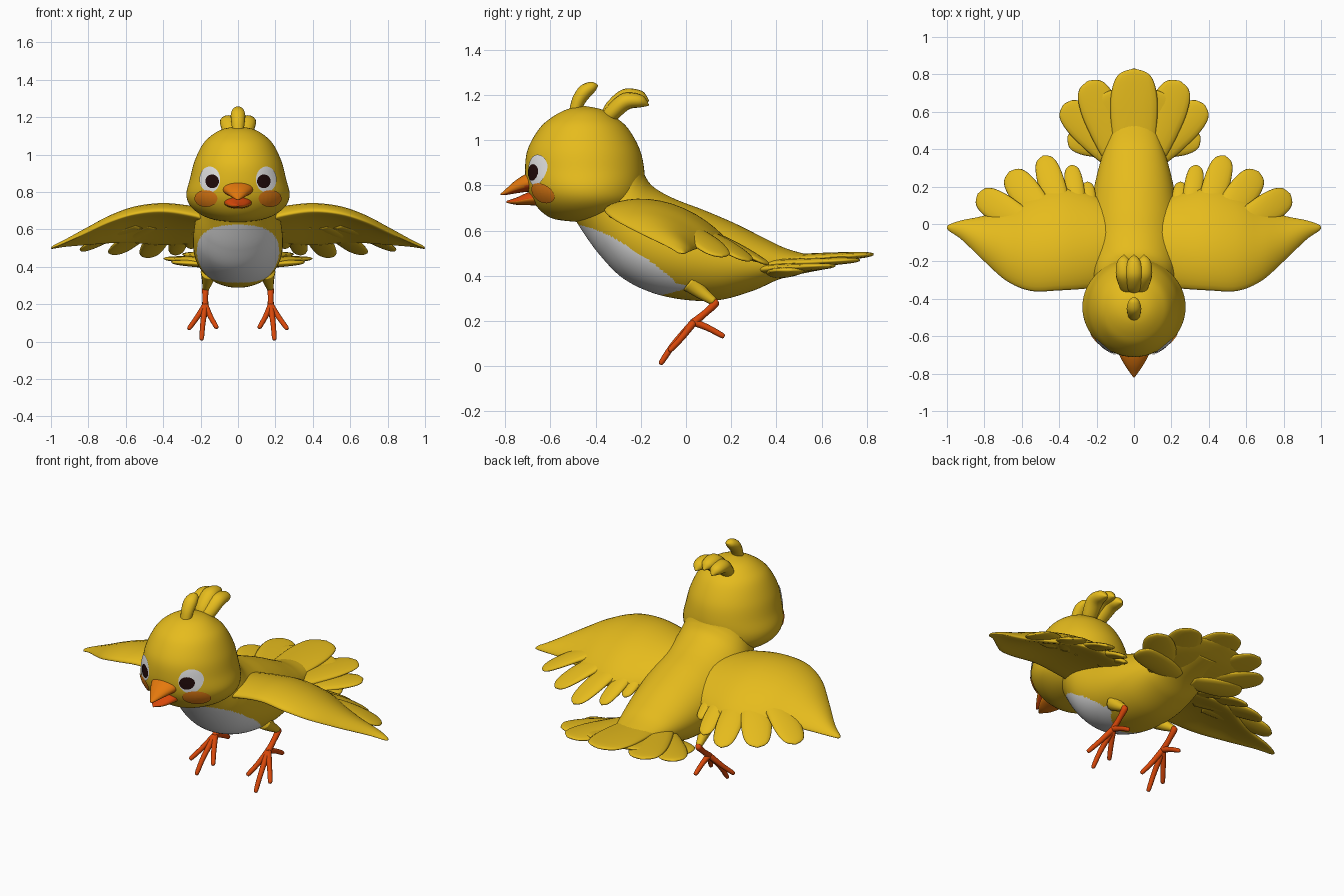
import bpy, math
from mathutils import Vector as V
from mathutils.bvhtree import BVHTree
import bmesh


def material(name, rgb):
    m = bpy.data.materials.new(name)
    m.diffuse_color = (*rgb, 1)
    return m


YELLOW = material("plumage yellow", (0.79, 0.50, 0.012))
WHITE = material("white", (0.82, 0.82, 0.82))
ORANGE = material("beak orange", (0.78, 0.19, 0.004))
RED = material("leg red orange", (0.70, 0.065, 0.003))
BLUSH = material("cheek orange", (0.90, 0.24, 0.008))
DARK = material("pupil dark", (0.015, 0.003, 0.003))


def make(name, verts, faces, mats):
    me = bpy.data.meshes.new(name)
    me.from_pydata([tuple(v) for v in verts], [], faces)
    bm = bmesh.new()
    bm.from_mesh(me)
    bmesh.ops.recalc_face_normals(bm, faces=bm.faces)
    bm.to_mesh(me)
    bm.free()
    for m in mats:
        me.materials.append(m)
    for p in me.polygons:
        p.use_smooth = True
    ob = bpy.data.objects.new(name, me)
    bpy.context.collection.objects.link(ob)
    return ob


def spline(a, b, c, d, t):
    return 0.5 * (2 * b + (c - a) * t + (2 * a - 5 * b + 4 * c - d) * t * t + (3 * b - a - 3 * c + d) * t ** 3)


def loft(name, stations, mats, sides=24, sub=5, camber=0.0):
    """Smooth skin over elliptical stations (centre, half axis, half axis)."""
    st = [[V(q) for q in s] for s in stations]
    n = len(st)
    rows = []
    for i in range(n - 1):
        quad = [st[max(i - 1, 0)], st[i], st[i + 1], st[min(i + 2, n - 1)]]
        for k in range(sub):
            rows.append([spline(*[s[j] for s in quad], k / sub) for j in range(3)])
    rows.append(st[-1])
    ang = [2 * math.pi * k / sides for k in range(sides)]
    # camber arches each section upward in its middle
    verts = [c + u * math.cos(a) + v * math.sin(a) + V((0, 0, camber * 2 * u.length * math.sin(a) ** 2))
             for c, u, v in rows for a in ang]
    faces = []
    for r in range(len(rows) - 1):
        for k in range(sides):
            k2 = (k + 1) % sides
            faces.append((r * sides + k, r * sides + k2, (r + 1) * sides + k2, (r + 1) * sides + k))
    faces += [tuple(range(sides)), tuple(range(len(verts) - sides, len(verts)))]
    return make(name, verts, faces, mats)


def tube(name, pts, radii, mat, flat=1.0, sides=12):
    """Rounded tube along a path; flat widens it sideways."""
    pts = [V(p) for p in pts]
    st = []
    for i, p in enumerate(pts):
        d = (pts[min(i + 1, len(pts) - 1)] - pts[max(i - 1, 0)]).normalized()
        u = V((1, 0, 0))
        u = (u - d * u.dot(d)).normalized()
        st.append((p, u * radii[i] * flat, d.cross(u) * radii[i]))
    return loft(name, st, [mat], sides, 5)


def feather(name, base, tip, width, thick, lift=0.0, profile=(0.7, 0.9, 1.0, 1.0, 0.85, 0.56, 0.06)):
    base, tip = V(base), V(tip)
    d = (tip - base).normalized()
    side = d.cross(V((0, 0, 1))).normalized()
    up = side.cross(d)
    st = []
    for t, w in zip((0, 0.25, 0.5, 0.7, 0.87, 0.96, 1.0), profile):
        c = base.lerp(tip, t) + V((0, 0, lift * math.sin(math.pi * t)))
        st.append((c, side * width * w, up * thick * (0.25 + 0.75 * w) * (1 - 0.5 * t)))
    return loft(name, st, [YELLOW], 16, 4)


# Body: rings from tail root to neck (top y, top z, bottom y, bottom z, half width)
body_rings = [
    (0.62, 0.475, 0.62, 0.43, 0.08), (0.46, 0.515, 0.43, 0.39, 0.14),
    (0.36, 0.56, 0.30, 0.335, 0.18), (0.22, 0.63, 0.15, 0.293, 0.215),
    (0.08, 0.69, 0.0, 0.293, 0.235), (-0.05, 0.74, -0.15, 0.325, 0.24),
    (-0.14, 0.79, -0.28, 0.39, 0.235), (-0.18, 0.84, -0.38, 0.49, 0.22),
    (-0.20, 0.90, -0.46, 0.60, 0.20), (-0.23, 0.96, -0.52, 0.70, 0.19)]
body = loft("body", [((0, (a + c) / 2, (b + d) / 2), (w, 0, 0), (0, (a - c) / 2, (b - d) / 2))
                     for a, b, c, d, w in body_rings], [YELLOW, WHITE], 160, 22)
# White belly bib, with a small lobe reaching back toward each leg
for p in body.data.polygons:
    x, y, z = p.center
    bib = abs(x / 0.222) ** 2.6 + abs((z - 0.47) / 0.155) ** 2.6 < 1
    lobe = ((y + 0.05) / 0.05) ** 2 + ((z - 0.35) / 0.018) ** 2 < 1
    if lobe or (bib and y < -0.05 and z < 0.62 - 0.77 * (y + 0.36)):
        p.material_index = 1

# Head: rings from crown to chin (z, half width, front y, back y)
head_rings = [
    (1.15, 0.01, -0.46, -0.44), (1.135, 0.085, -0.53, -0.37), (1.10, 0.145, -0.595, -0.31),
    (1.05, 0.192, -0.65, -0.255), (0.96, 0.234, -0.70, -0.205), (0.87, 0.257, -0.712, -0.185),
    (0.79, 0.276, -0.703, -0.185), (0.73, 0.258, -0.677, -0.20), (0.68, 0.20, -0.635, -0.25),
    (0.65, 0.12, -0.58, -0.33), (0.638, 0.01, -0.48, -0.46)]
head = loft("head", [((0, (f + b) / 2, z), (w, 0, 0), (0, (b - f) / 2, 0))
                     for z, w, f, b in head_rings], [YELLOW], 64, 6)
tree = BVHTree.FromPolygons([v.co.copy() for v in head.data.vertices],
                            [tuple(p.vertices) for p in head.data.polygons])


def face_patch(name, cx, cz, rx, rz, mat, gap):
    """Oval plate laid on the front of the head."""
    n, rings = 32, 10
    verts, faces = [], []
    for r in range(rings + 1):
        for k in range(n):
            a = 2 * math.pi * k / n
            s = max(r / rings, 0.01)
            hit, nor, _, _ = tree.ray_cast(V((cx + rx * s * math.cos(a), -2, cz + rz * s * math.sin(a))), V((0, 1, 0)))
            if nor.y > 0:
                nor = -nor
            verts.append(hit + nor * gap)
    for r in range(rings):
        for k in range(n):
            k2 = (k + 1) % n
            faces.append((r * n + k, r * n + k2, r * n + n + k2, r * n + n + k))
    faces.append(tuple(range(n)))
    ob = make(name, verts, faces, [mat])
    if sum(p.normal.y * p.area for p in ob.data.polygons) > 0:
        ob.data.flip_normals()


# Beak: orange outside, red inside the open mouth
upper = loft("upper_beak", [((0, -0.62, 0.818), (0.088, 0, 0), (0, 0, 0.050)),
                            ((0, -0.69, 0.815), (0.082, 0, 0), (0, 0, 0.043)),
                            ((0, -0.75, 0.795), (0.052, 0, 0), (0, 0, 0.030)),
                            ((0, -0.80, 0.769), (0.018, 0, 0), (0, 0, 0.012)),
                            ((0, -0.82, 0.760), (0.003, 0, 0), (0, 0, 0.003))], [ORANGE, RED])
lower = loft("lower_beak", [((0, -0.62, 0.748), (0.082, 0, 0), (0, 0, 0.038)),
                            ((0, -0.69, 0.742), (0.070, 0, 0), (0, 0, 0.030)),
                            ((0, -0.75, 0.730), (0.042, 0, 0), (0, 0, 0.016)),
                            ((0, -0.795, 0.727), (0.004, 0, 0), (0, 0, 0.004))], [ORANGE, RED])
for p in upper.data.polygons:
    p.material_index = int(p.normal.z < -0.6)
for p in lower.data.polygons:
    p.material_index = int(p.normal.z > -0.25)

# Crest
tube("front_crest", [(0, -0.495, 1.12), (0, -0.475, 1.175), (0, -0.445, 1.217), (0, -0.41, 1.238), (0, -0.39, 1.243)],
     [0.024, 0.030, 0.032, 0.022, 0.003], YELLOW, 1.2, 16)
for name, s in (("crest_middle", 0), ("crest_left", -1), ("crest_right", 1)):
    drop = 0.018 * abs(s)
    tube(name, [(s * 0.02, -0.36, 1.08), (s * 0.035, -0.325, 1.14 - drop), (s * 0.05, -0.265, 1.19 - drop),
                (s * 0.055, -0.20, 1.19 - drop), (s * 0.053, -0.165, 1.172 - drop)],
         [0.028, 0.036, 0.038, 0.028, 0.003], YELLOW, 1.25, 16)

# Tail fan with a web filling the feather roots
loft("tail_web", [((0, 0.30, 0.44), (0.13, 0, 0), (0, 0, 0.04)),
                  ((0, 0.40, 0.438), (0.19, 0, 0), (0, 0, 0.036)),
                  ((0, 0.52, 0.447), (0.255, 0, 0), (0, 0, 0.03)),
                  ((0, 0.62, 0.46), (0.25, 0, 0), (0, 0, 0.024)),
                  ((0, 0.70, 0.475), (0.16, 0, 0), (0, 0, 0.015)),
                  ((0, 0.74, 0.48), (0.03, 0, 0), (0, 0, 0.005))], [YELLOW], 32)
feather("tail_middle", (0, 0.30, 0.46), (0, 0.83, 0.495), 0.125, 0.03)
tail = [((0.05, 0.30, 0.445), (0.245, 0.765, 0.47), 0.102),
        ((0.06, 0.32, 0.425), (0.375, 0.64, 0.445), 0.09),
        ((0.05, 0.41, 0.41), (0.355, 0.465, 0.425), 0.080)]

# Wing sheet sections (x, lead y, lead z, trail y, trail z, half thickness)
wing_rings = [
    (0.12, -0.33, 0.645, 0.10, 0.56, 0.046), (0.25, -0.345, 0.68, 0.17, 0.53, 0.046),
    (0.40, -0.355, 0.70, 0.20, 0.52, 0.044), (0.55, -0.358, 0.685, 0.16, 0.53, 0.038),
    (0.68, -0.305, 0.645, 0.09, 0.53, 0.032), (0.80, -0.20, 0.59, 0.045, 0.52, 0.024),
    (0.92, -0.085, 0.533, 0.02, 0.51, 0.014), (0.985, -0.04, 0.506, -0.002, 0.50, 0.008),
    (1.0, -0.025, 0.50, -0.015, 0.498, 0.002)]
quills = [((0.52, -0.04, 0.625), (0.835, 0.16, 0.485), 0.080),
          ((0.44, -0.02, 0.625), (0.665, 0.28, 0.466), 0.082),
          ((0.37, -0.02, 0.625), (0.485, 0.365, 0.45), 0.070),
          ((0.29, 0.0, 0.61), (0.335, 0.315, 0.465), 0.050),
          ((0.235, 0.0, 0.60), (0.25, 0.225, 0.50), 0.040)]

for side, s in (("right", 1), ("left", -1)):
    def m(p):
        return (p[0] * s, p[1], p[2])

    # Eyes and cheeks
    face_patch(side + "_eye_white", s * 0.148, 0.867, 0.054, 0.068, WHITE, 0.005)
    face_patch(side + "_pupil", s * 0.134, 0.857, 0.035, 0.036, DARK, 0.008)
    face_patch(side + "_cheek", s * 0.168, 0.767, 0.060, 0.043, BLUSH, 0.006)

    # Tail side feathers
    for i, (a, b, w) in enumerate(tail):
        feather(f"{side}_tail_feather_{i}", m(a), m(b), w, 0.028)

    # Wing
    loft(side + "_wing", [((s * x, (a + c) / 2, (b + d) / 2), (0, (c - a) / 2, (d - b) / 2), (0, t * 0.4, t))
                          for x, a, b, c, d, t in wing_rings], [YELLOW], 32, 6, 0.11)
    for i, (a, b, w) in enumerate(quills):
        feather(f"{side}_wing_feather_{i}", m(a), m(b), w, 0.028, 0.012)

    # Legs and feet
    tube(side + "_thigh", [m((0.155, 0.02, 0.37)), m((0.163, 0.07, 0.325)), m((0.172, 0.125, 0.285))],
         [0.045, 0.030, 0.018], YELLOW)
    tube(side + "_shank", [m((0.170, 0.115, 0.302)), m((0.174, 0.130, 0.280)), m((0.175, 0.085, 0.235)),
                           m((0.175, 0.03, 0.19))], [0.012, 0.018, 0.015, 0.018], RED)
    toes = [("middle", (0.195, -0.115, 0.008), (0.188, -0.055, 0.095)),
            ("outer", (0.265, -0.075, 0.066), (0.222, -0.02, 0.125)),
            ("inner", (0.112, -0.075, 0.072), (0.145, -0.02, 0.130)),
            ("hind", (0.178, 0.17, 0.13), (0.176, 0.10, 0.168))]
    for n, tip, mid in toes:
        a, b, c = V(m((0.175, 0.035, 0.195))), V(m(mid)), V(m(tip))
        tube(f"{side}_{n}_toe", [a, b, b.lerp(c, 0.85), c], [0.017, 0.014, 0.012, 0.005], RED)
